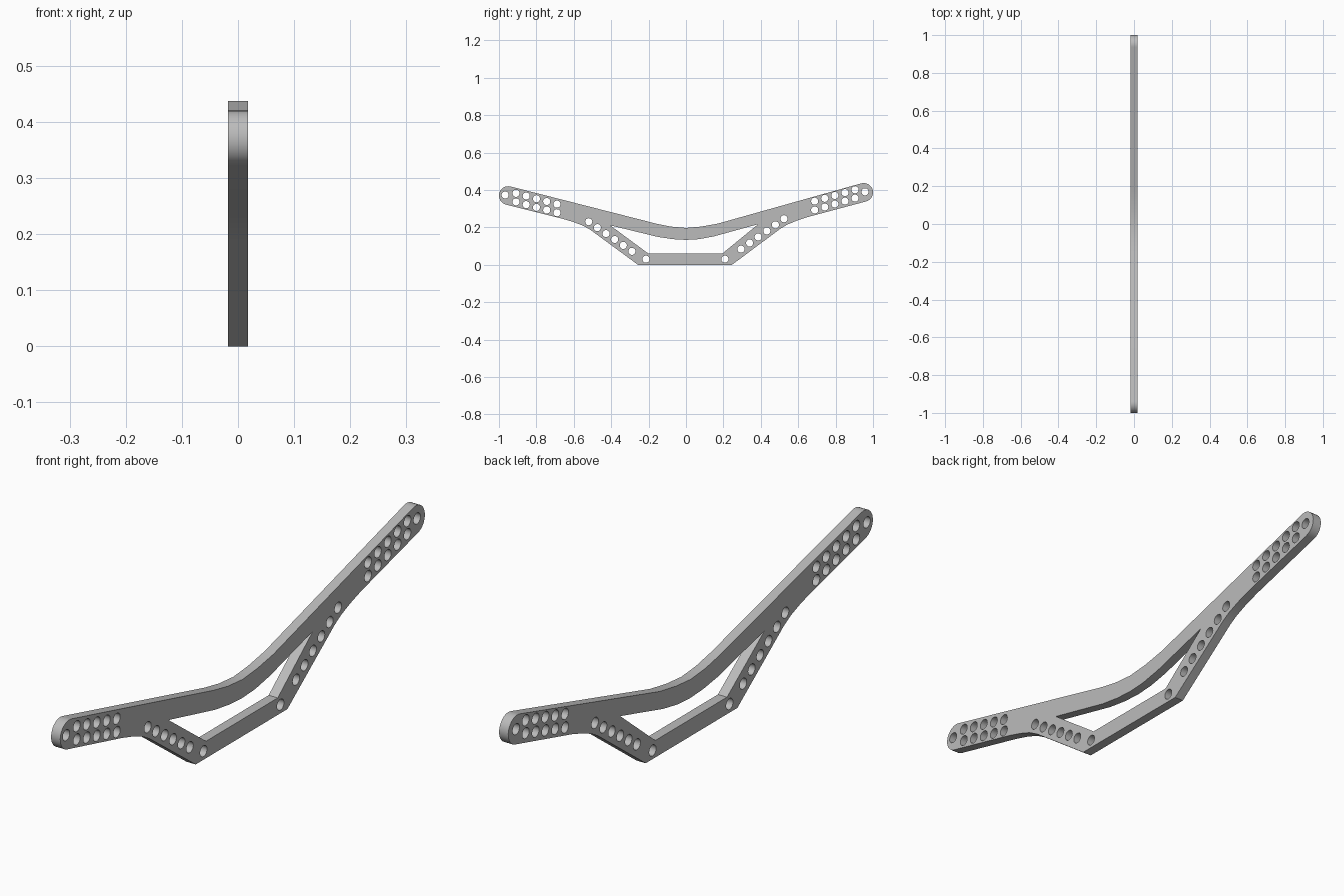
import bpy, bmesh, math
from mathutils import Matrix

cube = bpy.data.objects.get("Cube")
if cube:
    bpy.data.objects.remove(cube)

HALF = 0.0175
HOLE_R = 0.019
CAP_R = 0.05


def arc(cy, cz, r, start, end, n):
    """Points on an arc, angles in degrees."""
    return [(cy + r * math.cos(math.radians(start + (end - start) * i / n)),
             cz + r * math.sin(math.radians(start + (end - start) * i / n)))
            for i in range(n + 1)]


def row(a, b, n):
    """Evenly spaced points from a to b."""
    return [(a[0] + (b[0] - a[0]) * i / (n - 1), a[1] + (b[1] - a[1]) * i / (n - 1))
            for i in range(n)]


# Outer outline: base, rear arm, dipped top edge, front arm
outline = [(-0.257, 0), (0.246, 0), (0.505, 0.193), (0.54, 0.214), (0.59, 0.235), (0.65, 0.255)]
outline += arc(0.95, 0.387, CAP_R, -74, 106, 16)
outline += [(0.17, 0.22), (0.08, 0.204), (0, 0.197), (-0.08, 0.204), (-0.16, 0.22)]
outline += arc(-0.95, 0.37, CAP_R, 76, 256, 16)
outline += [(-0.66, 0.246), (-0.6, 0.228), (-0.55, 0.209), (-0.51, 0.186)]

# Opening between the upper beam and the base strut
opening = [(-0.406, 0.211), (-0.15, 0.149), (-0.07, 0.137), (0, 0.133), (0.07, 0.137),
           (0.15, 0.152), (0.386, 0.217), (0.193, 0.059), (-0.2, 0.059)]

# Bolt holes: end hole, two rows per arm, diagonal row and corner hole per strut
holes = [(-0.967, 0.373), (0.957, 0.39), (-0.214, 0.03), (0.208, 0.03)]
holes += row((-0.909, 0.382), (-0.69, 0.324), 5) + row((-0.909, 0.336), (-0.69, 0.278), 5)
holes += row((0.904, 0.401), (0.688, 0.34), 5) + row((0.904, 0.356), (0.688, 0.293), 5)
holes += row((-0.52, 0.23), (-0.289, 0.072), 6) + row((0.524, 0.246), (0.294, 0.084), 6)

# Flat plate filled from the loops, then thickened
bm = bmesh.new()
loops = [outline, opening] + [arc(y, z, HOLE_R, 0, 345, 23) for y, z in holes]
for pts in loops:
    verts = [bm.verts.new((-HALF, y, z)) for y, z in pts]
    for a, b in zip(verts, verts[1:] + verts[:1]):
        bm.edges.new((a, b))
bmesh.ops.triangle_fill(bm, use_beauty=True, edges=bm.edges[:], normal=(1, 0, 0))
extruded = bmesh.ops.extrude_face_region(bm, geom=bm.faces[:], use_keep_orig=True)
top = [v for v in extruded["geom"] if isinstance(v, bmesh.types.BMVert)]
bmesh.ops.transform(bm, matrix=Matrix.Translation((2 * HALF, 0, 0)), verts=top)
bmesh.ops.recalc_face_normals(bm, faces=bm.faces[:])

mesh = bpy.data.meshes.new("bracket_plate")
bm.to_mesh(mesh)
bm.free()
plate = bpy.data.objects.new("bracket_plate", mesh)
bpy.context.collection.objects.link(plate)

# Plain grey finish
grey = bpy.data.materials.new("grey")
grey.use_nodes = True
color = (0.5, 0.5, 0.5, 1)
grey.diffuse_color = color
grey.node_tree.nodes["Principled BSDF"].inputs["Base Color"].default_value = color
mesh.materials.append(grey)

bpy.context.view_layer.objects.active = plate
plate.select_set(True)
bpy.ops.object.shade_smooth_by_angle(angle=math.radians(30))
